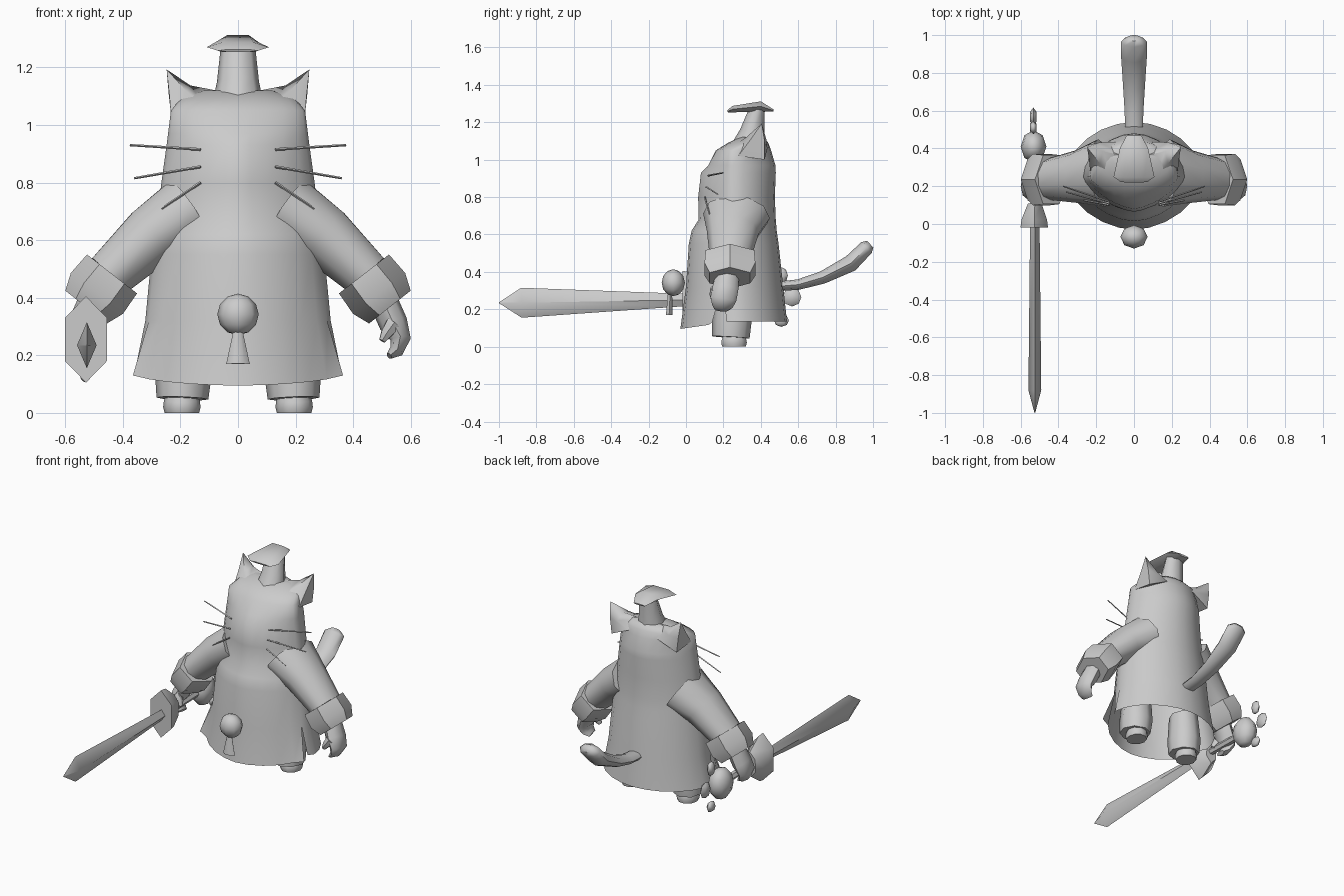
import bpy, bmesh, math
from mathutils import Vector

if "Cube" in bpy.data.objects:
    bpy.data.objects.remove(bpy.data.objects["Cube"])

grey = bpy.data.materials.new("plain_grey")
grey.diffuse_color = (0.6, 0.6, 0.6, 1)
grey.use_nodes = True
grey.node_tree.nodes["Principled BSDF"].inputs["Base Color"].default_value = grey.diffuse_color
X, Y, Z = Vector((1, 0, 0)), Vector((0, 1, 0)), Vector((0, 0, 1))


def finish(name, bm, angle=55, recalc=True):
    if recalc:
        bmesh.ops.recalc_face_normals(bm, faces=bm.faces)
    me = bpy.data.meshes.new(name)
    bm.to_mesh(me)
    bm.free()
    me.materials.append(grey)
    ob = bpy.data.objects.new(name, me)
    bpy.context.collection.objects.link(ob)
    bpy.ops.object.select_all(action='DESELECT')
    ob.select_set(True)
    bpy.context.view_layer.objects.active = ob
    bpy.ops.object.shade_smooth_by_angle(angle=math.radians(angle))
    return ob


def tube(name, path, side, n=8, mirror=1, angle=55):
    """Loft along path points (x, y, z, radius along side, radius across)."""
    bm = bmesh.new()
    pts = [Vector(p[:3]) for p in path]
    rings = []
    for i, p in enumerate(path):
        t = (pts[min(i + 1, len(pts) - 1)] - pts[max(i - 1, 0)]).normalized()
        s = (side - t * side.dot(t)).normalized()
        u = t.cross(s)
        ring = []
        for k in range(n):
            a = 2 * math.pi * k / n
            v = pts[i] + s * (p[3] * math.cos(a)) + u * (p[4] * math.sin(a))
            ring.append(bm.verts.new((v.x * mirror, v.y, v.z)))
        rings.append(ring)
    for r, q in zip(rings, rings[1:]):
        for k in range(n):
            bm.faces.new((r[k], r[(k + 1) % n], q[(k + 1) % n], q[k]))
    bm.faces.new(rings[0])
    bm.faces.new(rings[-1])
    return finish(name, bm, angle)


def ball(name, loc, size, seg=8, rings=6):
    bm = bmesh.new()
    bmesh.ops.create_uvsphere(bm, u_segments=seg, v_segments=rings, radius=1)
    for v in bm.verts:
        v.co = Vector(a * b + c for a, b, c in zip(v.co, size, loc))
    return finish(name, bm)


# Robe and head: rings of (z, half width, front y, back y, front roundness), open hem
rows = [(.135, .36, -.03, .54, 1.8), (.32, .322, 0, .52, 1.8), (.55, .30, .015, .495, 1.75),
        (.62, .288, .03, .485, 1.7), (.68, .28, .068, .48, 1.6), (.80, .266, .065, .475, 1.5),
        (.93, .248, .08, .48, 1.5), (.97, .243, .12, .478, 1.6), (1.05, .233, .16, .455, 1.8),
        (1.09, .20, .225, .44, 2), (1.12, .12, .29, .415, 2)]
N, CY = 24, .25
bm = bmesh.new()
rings = []
for j, (z, w, f, b, p) in enumerate(rows):
    ring = []
    for k in range(N):
        a = 2 * math.pi * k / N
        e = 2 / (p if a > math.pi else 1.9)
        co, s = (math.copysign(abs(t) ** e, t) for t in (math.cos(a), math.sin(a)))
        c = CY if z < 1.06 else (f + b) / 2
        zz = z - .04 * max(0, -s) if j == 0 else z
        ring.append(bm.verts.new((w * co, c + s * (b - c if s > 0 else c - f), zz)))
    rings.append(ring)
# side slits: separate hem corners for the front and back panels
back_corner = {}
for k in (N - 1, N // 2 + 1):
    co = rings[0][k].co
    back_corner[k] = bm.verts.new((co.x * .97, co.y + .03, .135))
    rings[0][k].co = Vector((math.copysign(.365, co.x), .14, .13))
for j in range(len(rings) - 1):
    for k in range(N):
        k2 = (k + 1) % N
        lo = [rings[j][k], rings[j][k2]]
        if j == 0 and not N // 2 + 1 <= k < N - 1:
            lo = [back_corner.get(k, lo[0]), back_corner.get(k2, lo[1])]
        bm.faces.new((lo[0], lo[1], rings[j + 1][k2], rings[j + 1][k]))
bm.faces.new(rings[-1])
finish("robe_and_head", bm, 60, recalc=False)

for m, side in ((1, "right"), (-1, "left")):
    # Ear: broad pyramid flowing out of the head
    bm = bmesh.new()
    base = [(.232, .28, 1.02), (.12, .25, 1.07), (.05, .36, 1.115), (.10, .435, 1.06), (.228, .42, 1.0)]
    mids = [(.238, .34, 1.10), (.18, .32, 1.118), (.165, .385, 1.137), (.18, .432, 1.10), (.24, .42, 1.10)]
    vs = [bm.verts.new((x * m, y, z)) for x, y, z in base]
    mid = [bm.verts.new((x * m, y, z)) for x, y, z in mids]
    tip = bm.verts.new((.248 * m, .405, 1.193))
    for i in range(5):
        h = (i + 1) % 5
        bm.faces.new((vs[i], vs[h], mid[h], mid[i]))
        bm.faces.new((mid[i], mid[h], tip))
    bm.faces.new(vs)
    finish("ear_" + side, bm, 60)

    # Sleeve, flared cuff, curled hand and thumb
    tube("sleeve_" + side, [(.17, .27, .70, .18, .13), (.30, .25, .615, .14, .11),
                            (.45, .237, .475, .11, .088)], Y, 10, m, 60)
    tube("cuff_" + side, [(.4375, .235, .4825, .11, .15), (.49, .235, .415, .115, .157),
                          (.5275, .235, .3675, .092, .125)], Vector((.6, 0, .8)), 6, m, 40)
    tube("hand_" + side, [(.50, .225, .40, .06, .05), (.54, .21, .31, .07, .05),
                          (.565, .20, .255, .07, .035), (.55, .195, .215, .055, .025),
                          (.525, .19, .198, .04, .012)], Y, 8, m)
    tube("thumb_" + side, [(.54, .16, .31, .03, .03), (.515, .15, .275, .025, .022),
                           (.50, .145, .25, .012, .012)], Y, 6, m)

    # Trouser leg and foot
    tube("trouser_leg_" + side, [(.185, .245, .30, .085, .09), (.19, .245, .13, .098, .105),
                                 (.193, .24, .05, .09, .10)], X, 8, m)
    tube("foot_" + side, [(.195, .25, .07, .05, .055), (.195, .255, .045, .062, .068),
                          (.195, .257, .02, .065, .072), (.195, .257, 0, .06, .066)], X, 10, m)

    # Whiskers
    for i, (a, b) in enumerate((((.13, .118, .915), (.375, .20, .93)),
                                ((.13, .108, .855), (.36, .17, .815)),
                                ((.13, .10, .80), (.265, .125, .71)))):
        tube(f"whisker_{side}_{i + 1}", [(*a, .005, .005), (*b, .004, .004)], Y, 4, m)

# Topknot stem and its folded cap
tube("topknot_stem", [(0, .335, 1.07, .09, .09), (0, .355, 1.15, .073, .066),
                      (0, .38, 1.27, .06, .042)], X, 8)
tube("topknot_cap", [(0, .222, 1.258, .07, .006), (0, .25, 1.27, .108, .02),
                     (0, .40, 1.285, .075, .031), (0, .468, 1.262, .04, .006)], X, 6)

# Pompom and tassel on the robe
ball("pompom", (0, -.068, .342), (.072, .062, .072))
tube("tassel", [(0, -.085, .29, .015, .013), (0, -.09, .17, .041, .02)], X, 6)

# Tail
tube("tail", [(0, .46, .32, .045, .025), (0, .60, .332, .05, .028), (0, .73, .37, .058, .034),
              (0, .88, .445, .068, .045), (0, .965, .53, .07, .04), (0, .985, .548, .03, .025)], X, 8)

# Sword: diamond blade, hexagonal guard, handle
SX, SZ = -.525, .235
tube("blade", [(SX, .0, .25, .025, .033), (SX, -.88, SZ, .034, .08), (SX, -1, SZ, .002, .002)], X, 4)
tube("guard", [(SX - .003, -.018, .255, .15, .084), (SX - .003, .02, .255, .145, .078),
               (SX, .105, .25, .08, .042)], Z, 6)
tube("handle", [(SX, .08, .25, .022, .022), (SX - .008, .38, .25, .022, .022)], X, 6)

# Paw-shaped pommel with toes
ball("paw_pad", (-.532, .41, .25), (.068, .085, .098))
for i, (y, z, ry, rz) in enumerate(((.51, .38, .035, .045), (.567, .265, .05, .05),
                                    (.51, .14, .04, .034))):
    ball(f"paw_toe_{i + 1}", (-.533, y, z), (.02, ry, rz), 6, 4)
